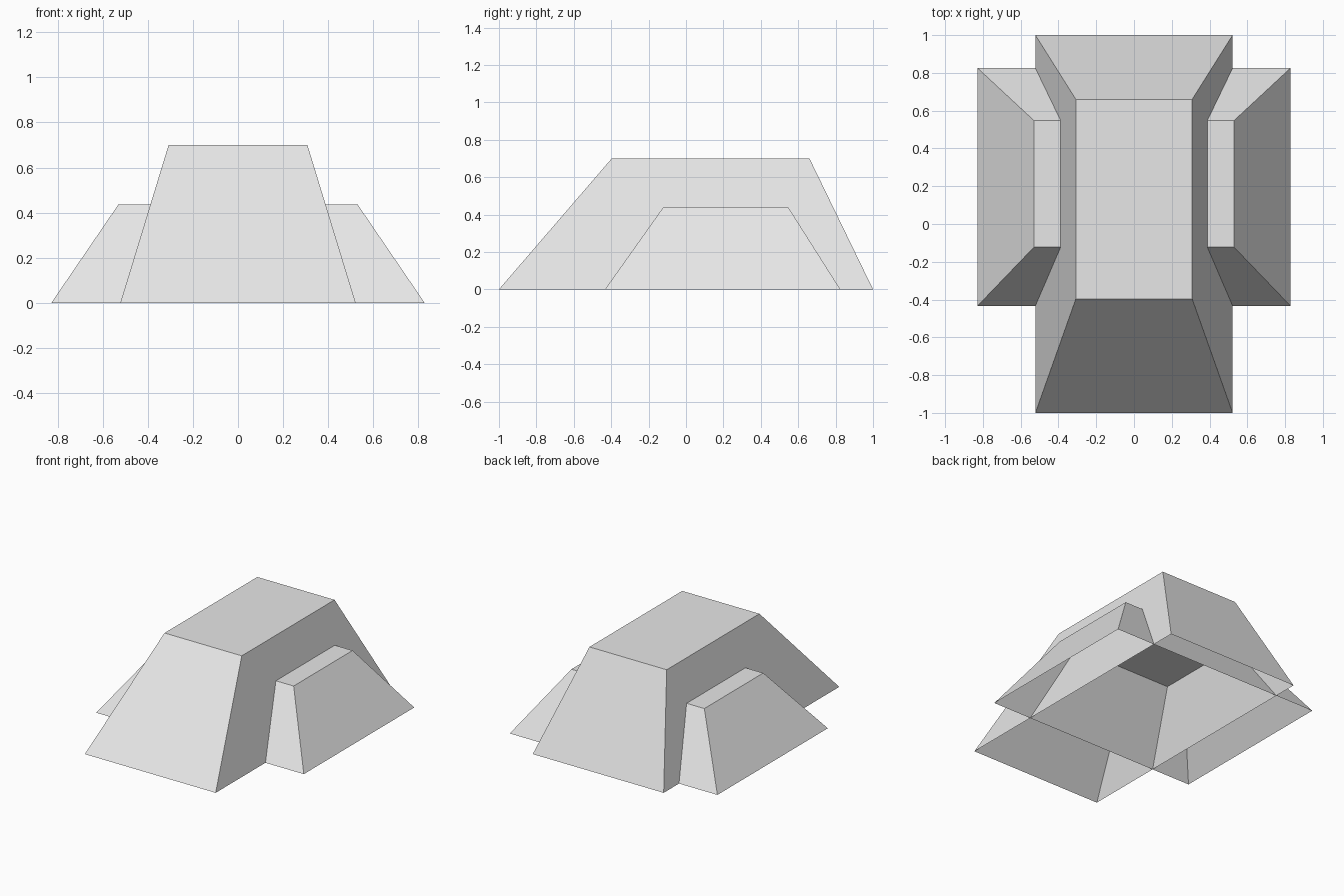
import bpy
import bmesh

cube = bpy.data.objects.get("Cube")
if cube:
    bpy.data.objects.remove(cube, do_unlink=True)

# Single grey finish
grey = bpy.data.materials.new("light_grey")
grey.use_nodes = True
colour = (0.8, 0.8, 0.8, 1.0)
grey.diffuse_color = colour
grey.node_tree.nodes["Principled BSDF"].inputs["Base Color"].default_value = colour


def open_frustum(name, base, top, height):
    """Tapered shell without a floor; base and top are (half width, front y, back y)."""
    bm = bmesh.new()
    rings = []
    for (half, front, back), z in ((base, 0.0), (top, height)):
        corners = ((-half, front), (half, front), (half, back), (-half, back))
        rings.append([bm.verts.new((x, y, z)) for x, y in corners])
    low, high = rings
    for i in range(4):
        j = (i + 1) % 4
        bm.faces.new((low[i], low[j], high[j], high[i]))
    bm.faces.new(high)
    mesh = bpy.data.meshes.new(name)
    bm.to_mesh(mesh)
    bm.free()
    mesh.materials.append(grey)
    obj = bpy.data.objects.new(name, mesh)
    bpy.context.collection.objects.link(obj)
    return obj


# Tall central body, and the lower block crossing through it
open_frustum("main_body", (0.522, -1.0, 1.0), (0.308, -0.397, 0.66), 0.70)
open_frustum("cross_block", (0.828, -0.433, 0.825), (0.53, -0.123, 0.548), 0.437)
